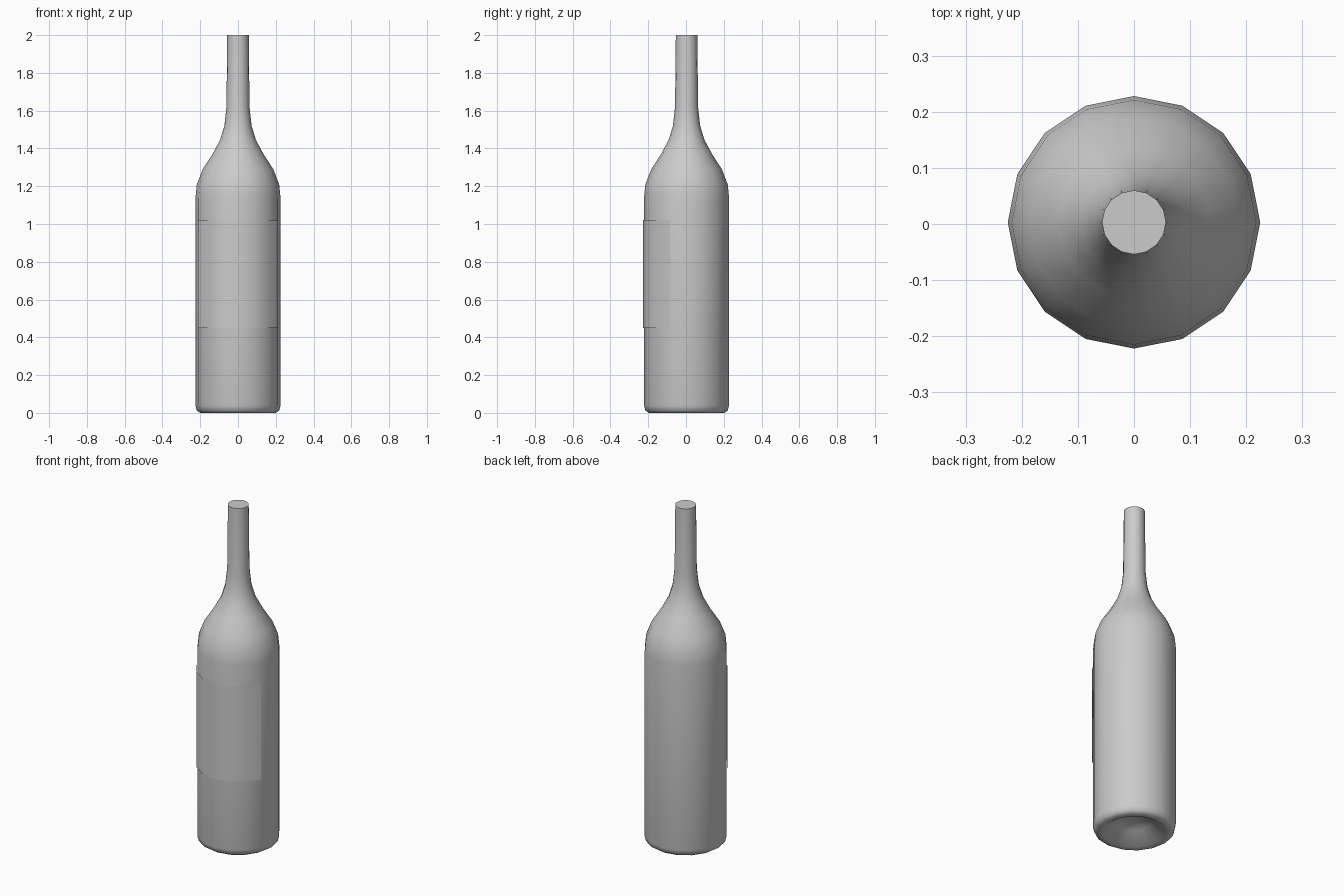
import bpy, bmesh, math

SIDES = 16
CENTRE_Y = 0.003

if "Cube" in bpy.data.objects:
    bpy.data.objects.remove(bpy.data.objects["Cube"], do_unlink=True)

grey = bpy.data.materials.new("plain grey")
grey.use_nodes = True
grey.diffuse_color = (0.6, 0.6, 0.6, 1)
grey.node_tree.nodes["Principled BSDF"].inputs["Base Color"].default_value = grey.diffuse_color


def ring(bm, radius, z, columns):
    """One row of vertices, given as steps around the axis from the front."""
    step = 2 * math.pi / SIDES
    return [bm.verts.new((radius * math.sin(c * step),
                          CENTRE_Y - radius * math.cos(c * step), z)) for c in columns]


def bridge(bm, low, high, closed):
    n = len(low)
    for i in range(n if closed else n - 1):
        j = (i + 1) % n
        bm.faces.new((low[i], low[j], high[j], high[i]))


def finish(bm, name):
    mesh = bpy.data.meshes.new(name)
    bm.to_mesh(mesh)
    bm.free()
    obj = bpy.data.objects.new(name, mesh)
    bpy.context.collection.objects.link(obj)
    mesh.materials.append(grey)
    bpy.ops.object.select_all(action='DESELECT')
    obj.select_set(True)
    bpy.context.view_layer.objects.active = obj
    bpy.ops.object.shade_smooth_by_angle(angle=math.radians(50))


# Bottle: hollow base, straight body, curved shoulder, slim neck, flat top
profile = [(0.09, 0.06), (0.17, 0.0), (0.2, 0.0), (0.218, 0.012), (0.225, 0.04),
           (0.225, 1.14), (0.218, 1.21), (0.187, 1.29), (0.135, 1.37),
           (0.095, 1.445), (0.072, 1.52), (0.061, 1.62), (0.057, 2.0)]
bm = bmesh.new()
rings = [ring(bm, r, z, range(SIDES)) for r, z in profile]
for low, high in zip(rings, rings[1:]):
    bridge(bm, low, high, True)
bm.faces.new(rings[-1])
tip = bm.verts.new((0, CENTRE_Y, 0.08))
for i, v in enumerate(rings[0]):
    bm.faces.new((tip, rings[0][(i + 1) % SIDES], v))
finish(bm, "bottle")

# Label: thin sheet wrapped around the front of the body
bm = bmesh.new()
bridge(bm, *[ring(bm, 0.23, z, range(-3, 4)) for z in (0.45, 1.02)], False)
finish(bm, "label")
